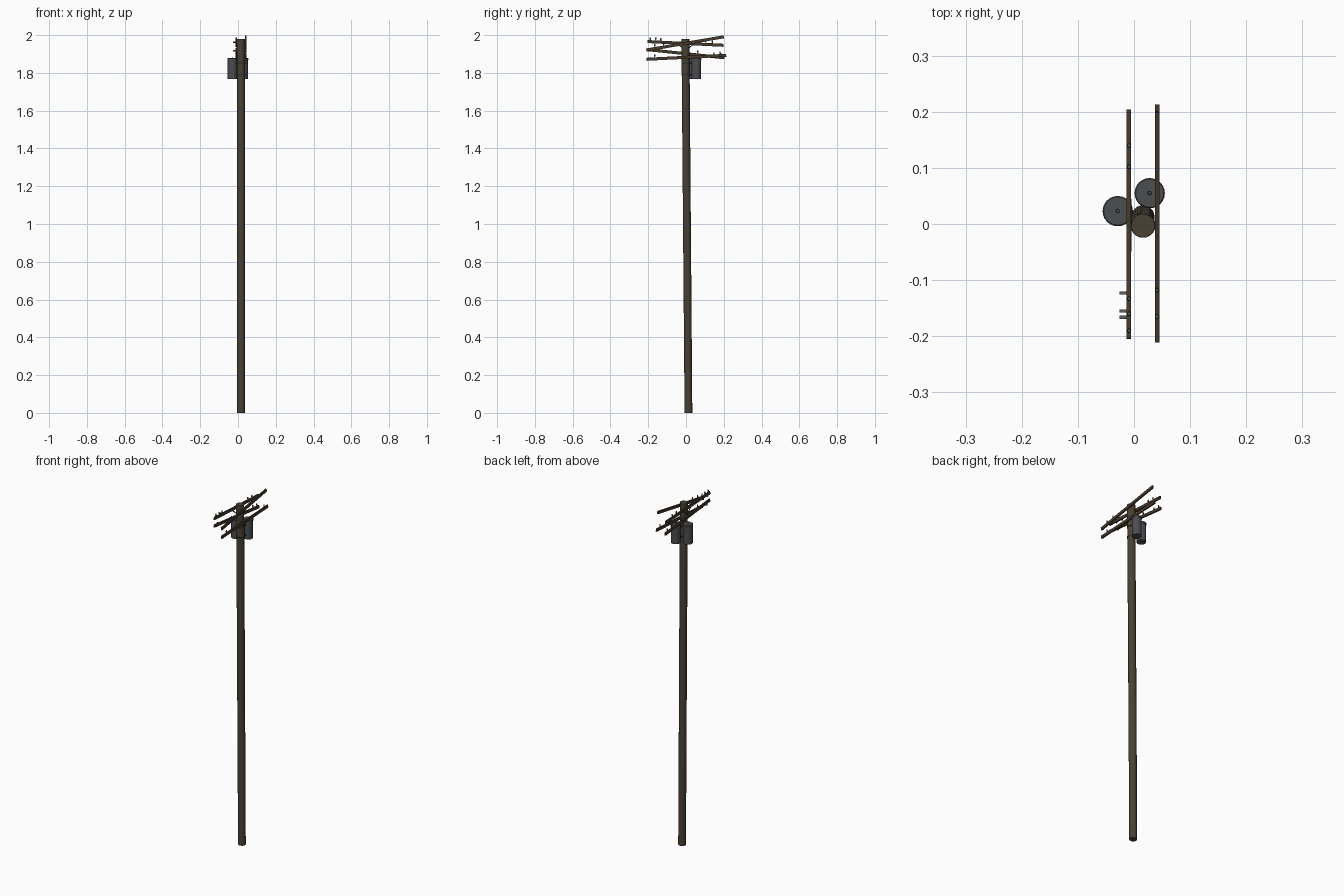
import bpy, bmesh, math
from mathutils import Vector

if "Cube" in bpy.data.objects:
    bpy.data.objects.remove(bpy.data.objects["Cube"])


def material(name, rgb):
    m = bpy.data.materials.new(name)
    m.diffuse_color = (*rgb, 1)
    m.use_nodes = True
    m.node_tree.nodes["Principled BSDF"].inputs["Base Color"].default_value = m.diffuse_color
    return m


POLE = material("pole_brown", (0.068, 0.052, 0.034))
ARM = material("arm_brown", (0.060, 0.043, 0.025))
GREY = material("transformer_grey", (0.070, 0.074, 0.080))
STEEL = material("dark_steel", (0.035, 0.032, 0.028))
PIN = material("insulator_grey", (0.10, 0.11, 0.10))


def finish(name, bm, mat, smooth=False):
    bmesh.ops.recalc_face_normals(bm, faces=bm.faces)
    me = bpy.data.meshes.new(name)
    bm.to_mesh(me)
    bm.free()
    me.materials.append(mat)
    ob = bpy.data.objects.new(name, me)
    bpy.context.collection.objects.link(ob)
    if smooth:
        bpy.ops.object.select_all(action='DESELECT')
        ob.select_set(True)
        bpy.context.view_layer.objects.active = ob
        bpy.ops.object.shade_smooth_by_angle(angle=math.radians(40))
    return ob


def lathe(name, base, profile, sides, mat, top_shift=(0, 0)):
    """Vertical round body from (radius, height) rings, optionally leaning."""
    bm = bmesh.new()
    h = profile[-1][1]
    rings = []
    for r, z in profile:
        t = z / h
        rings.append([bm.verts.new((
            base[0] + top_shift[0] * t + r * math.cos(2 * math.pi * i / sides),
            base[1] + top_shift[1] * t + r * math.sin(2 * math.pi * i / sides),
            base[2] + z)) for i in range(sides)])
    for a, b in zip(rings, rings[1:]):
        for i in range(sides):
            j = (i + 1) % sides
            bm.faces.new((a[i], a[j], b[j], b[i]))
    bm.faces.new(rings[0])
    bm.faces.new(rings[-1])
    return finish(name, bm, mat, True)


def beam(name, a, b, width, height, mat):
    """Rectangular bar from a to b; height is measured in the vertical plane."""
    a, b = Vector(a), Vector(b)
    d = (b - a).normalized()
    side = d.cross(Vector((0, 0, 1))).normalized()
    up = side.cross(d)
    bm = bmesh.new()
    ends = [[bm.verts.new(p + side * sx * width / 2 + up * sz * height / 2)
             for sx, sz in ((-1, -1), (1, -1), (1, 1), (-1, 1))] for p in (a, b)]
    for i in range(4):
        j = (i + 1) % 4
        bm.faces.new((ends[0][i], ends[0][j], ends[1][j], ends[1][i]))
    bm.faces.new(ends[0])
    bm.faces.new(ends[1])
    return finish(name, bm, mat)


# Leaning pole
lathe("pole", (0.016, 0.013, 0), [(0.0205, 0), (0.021, 1.98)], 24, POLE, (0, -0.016))

# Crossarms: x, (y, z) at both ends, y of the upright insulators
arms = {
    "upper_left_arm": (-0.009, (-0.204, 1.966), (0.199, 1.946),
                       (-0.190, -0.160, -0.133, 0.102, 0.140)),
    "lower_left_arm": (-0.009, (-0.204, 1.923), (0.203, 1.880),
                       (0.062, 0.148, 0.185)),
    "upper_right_arm": (0.041, (-0.210, 1.921), (0.200, 1.991), (-0.165, -0.118)),
    "lower_right_arm": (0.041, (-0.209, 1.872), (0.213, 1.893), (-0.165, 0.180)),
}
for name, (x, p, q, pins) in arms.items():
    beam(name, (x, *p), (x, *q), 0.008, 0.016, ARM)
    for k, y in enumerate(pins):
        z = p[1] + (q[1] - p[1]) * (y - p[0]) / (q[0] - p[0]) + 0.006
        lathe(f"{name}_insulator_{k}", (x, y, z),
              [(0.002, 0), (0.002, 0.006), (0.004, 0.007), (0.003, 0.017)], 8, PIN)

# Sideways insulators on the left arms
for k, (y, z) in enumerate(((-0.123, 1.962), (-0.155, 1.918), (-0.166, 1.964))):
    beam(f"side_insulator_{k}", (-0.026, y, z), (-0.010, y, z), 0.006, 0.007, PIN)

# Bolts joining the right arms to the pole, and slanted braces
for k, z in enumerate((1.957, 1.882)):
    beam(f"arm_bolt_{k}", (0.020, 0, z), (0.042, 0, z), 0.008, 0.008, STEEL)
for k, s in enumerate((-1, 1)):
    beam(f"left_brace_{k}", (-0.006, -0.002, 1.918),
         (-0.006, -0.002 + s * 0.045, 1.955), 0.003, 0.005, STEEL)

# Transformer cans with lid bushing and pole brackets
for k, (x, y) in enumerate(((-0.029, 0.023), (0.028, 0.055))):
    lathe(f"transformer_{k}", (x, y, 1.767),
          [(0.0255, 0), (0.0255, 0.101), (0.027, 0.102), (0.027, 0.109), (0.025, 0.111)],
          24, GREY)
    lathe(f"transformer_bushing_{k}", (x, y, 1.876), [(0.004, 0), (0.003, 0.006)], 8, GREY)
    for z in (1.79, 1.85):
        beam(f"transformer_bracket_{k}", (x, y, z), (0.016, 0.004, z), 0.014, 0.008, STEEL)

# Steel bands around the pole
for k, z in enumerate((1.786, 1.846)):
    lathe(f"pole_band_{k}", (0.016, -0.002, z), [(0.0225, 0), (0.0225, 0.008)], 24, STEEL)
